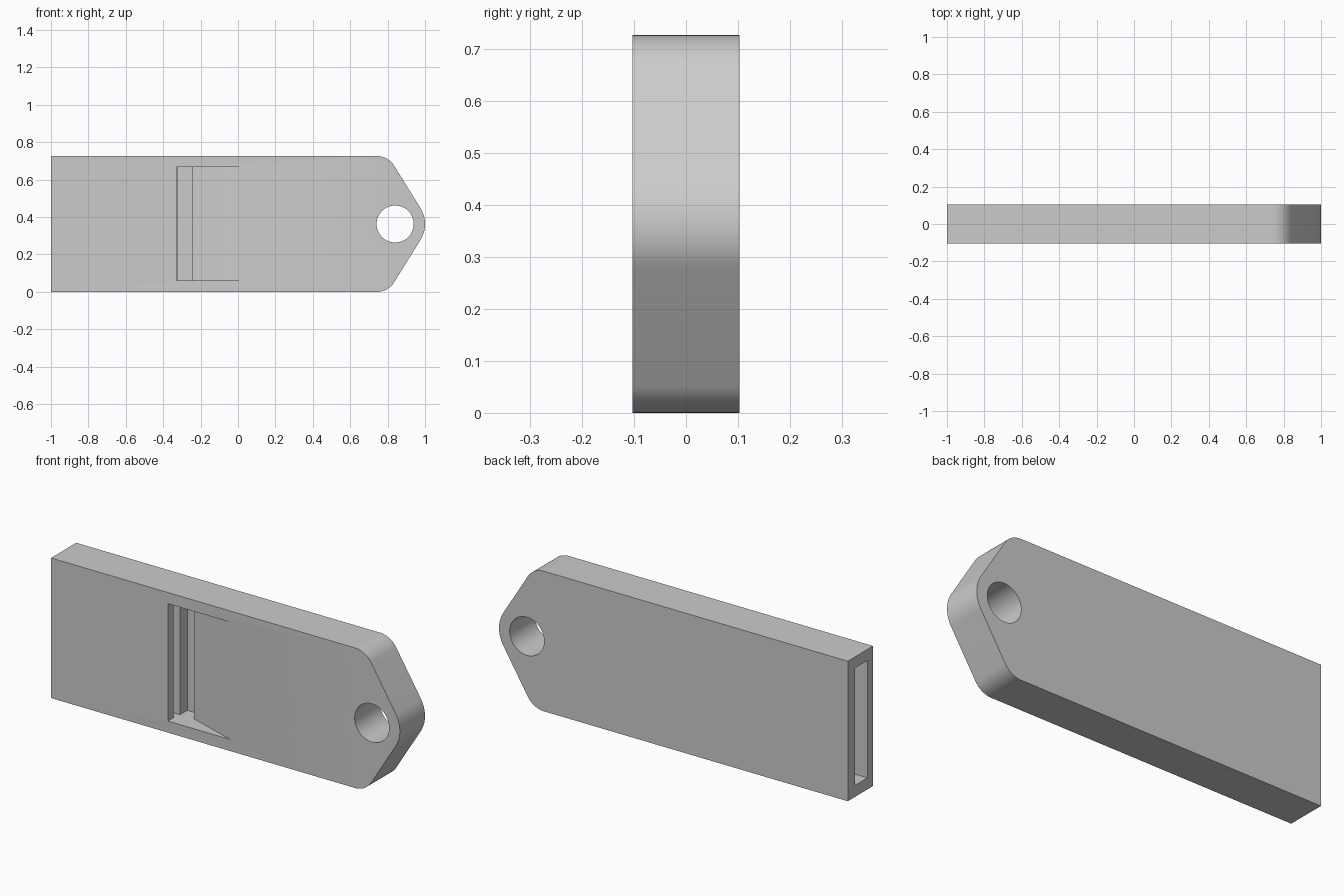
import bpy, bmesh
from math import sin, cos, radians
from mathutils import Matrix, Vector

default = bpy.data.objects.get("Cube")
if default:
    bpy.data.objects.remove(default)

HEIGHT, HALF_DEPTH = 0.726, 0.103
MID = HEIGHT / 2
EYE_X, EYE_R, TIP_R = 0.84, 0.099, 0.16

grey = bpy.data.materials.new("plain_grey")
grey.use_nodes = True
colour = (0.6, 0.6, 0.6, 1)
grey.diffuse_color = colour
grey.node_tree.nodes["Principled BSDF"].inputs["Base Color"].default_value = colour


def prism(name, points, direction):
    """Extrude a closed 3D outline along a direction."""
    bm = bmesh.new()
    face = bm.faces.new([bm.verts.new(p) for p in points])
    new = bmesh.ops.extrude_face_region(bm, geom=[face])["geom"]
    bmesh.ops.translate(bm, vec=direction,
                        verts=[v for v in new if isinstance(v, bmesh.types.BMVert)])
    bmesh.ops.recalc_face_normals(bm, faces=bm.faces)
    mesh = bpy.data.meshes.new(name)
    bm.to_mesh(mesh)
    bm.free()
    mesh.materials.append(grey)
    obj = bpy.data.objects.new(name, mesh)
    bpy.context.collection.objects.link(obj)
    return obj


def arc(cx, cz, r, start, end, steps):
    angles = [radians(start + (end - start) * i / steps) for i in range(steps + 1)]
    return [(cx + r * cos(a), cz + r * sin(a)) for a in angles]


def cut(target, cutter):
    cutter.hide_render = True
    mod = target.modifiers.new("cut", 'BOOLEAN')
    mod.operation, mod.solver, mod.object = 'DIFFERENCE', 'EXACT', cutter
    bpy.context.view_layer.objects.active = target
    bpy.ops.object.modifier_apply(modifier=mod.name)
    bpy.data.objects.remove(cutter)


# Body: flat bar with a tapered, rounded tip; the upper half is mirrored
slant, fillet = 32, 0.11
tip = arc(EYE_X, 0, TIP_R, 0, slant, 10)
corner = arc(0.742, MID - fillet, fillet, slant, 90, 14)
upper = tip + corner + [(-1, MID)]
outline = upper + [(x, -z) for x, z in reversed(upper[1:])]
body = prism("body", [(x, -HALF_DEPTH, z + MID) for x, z in outline],
             Vector((0, 2 * HALF_DEPTH, 0)))

# Round eye through the tip
eye = arc(EYE_X, MID, EYE_R, 0, 360, 64)[:-1]
cut(body, prism("eye_cutter", [(x, -0.3, z) for x, z in eye], Vector((0, 0.6, 0))))

# End slot, front window with its ramp, and the inner rib, in plan
ramp_end, ramp_start, ramp_y = 0.03, -0.243, -0.013
slope = (HALF_DEPTH + ramp_y) / (ramp_end - ramp_start)
front, back = -0.058, 0.046
plan = [(-1.1, front), (-0.33, front), (-0.33, -0.2),
        (ramp_end + (0.2 - HALF_DEPTH) / slope, -0.2), (ramp_start, ramp_y),
        (ramp_start, back), (-0.323, back), (-0.323, ramp_y),
        (-0.36, ramp_y), (-0.36, back), (-1.1, back)]
cut(body, prism("slot_cutter", [(x, y, 0.06) for x, y in plan], Vector((0, 0, 0.608))))

# Smooth the rounded parts, keep the edges crisp
bpy.ops.object.select_all(action='DESELECT')
body.select_set(True)
bpy.context.view_layer.objects.active = body
bpy.ops.object.shade_smooth_by_angle(angle=radians(30))
